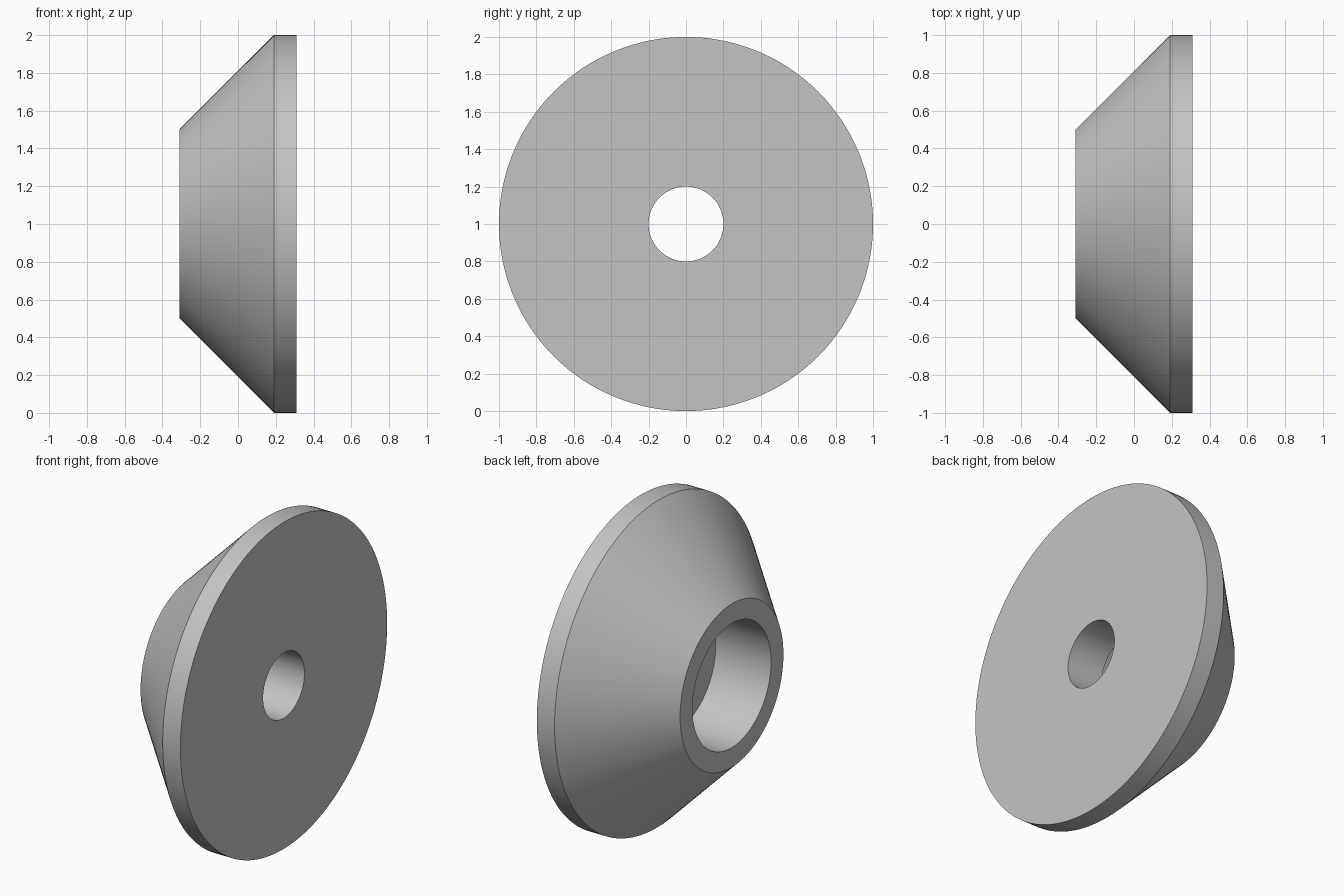
import bpy
import bmesh
import math
from mathutils import Matrix, Vector

cube = bpy.data.objects.get("Cube")
if cube:
    bpy.data.objects.remove(cube, do_unlink=True)

# Single grey material
grey = bpy.data.materials.new("plain grey")
grey.use_nodes = True
colour = (0.55, 0.55, 0.55, 1)
grey.diffuse_color = colour
grey.node_tree.nodes["Principled BSDF"].inputs["Base Color"].default_value = colour


def lathe_x(name, profile, height, steps=128):
    """Revolve a closed (x, radius) profile around the x axis."""
    bm = bmesh.new()
    verts = [bm.verts.new((x, 0, r)) for x, r in profile]
    edges = [bm.edges.new((v, verts[(i + 1) % len(verts)])) for i, v in enumerate(verts)]
    bmesh.ops.spin(bm, geom=verts + edges, cent=Vector(), axis=(1, 0, 0),
                   angle=math.tau, steps=steps, use_merge=True)
    bmesh.ops.remove_doubles(bm, verts=bm.verts[:], dist=0.0001)
    bmesh.ops.recalc_face_normals(bm, faces=bm.faces[:])
    bmesh.ops.transform(bm, matrix=Matrix.Translation((0, 0, height)), verts=bm.verts[:])
    mesh = bpy.data.meshes.new(name)
    bm.to_mesh(mesh)
    bm.free()
    mesh.materials.append(grey)
    obj = bpy.data.objects.new(name, mesh)
    bpy.context.collection.objects.link(obj)
    return obj


# Flanged cone with a through hole and a wide counterbore in its narrow end
back, rim, front, floor = -0.31, 0.19, 0.31, 0.065
hole, bore, nose, outer = 0.2, 0.38, 0.5, 1.0
cone = lathe_x("conical_flange", [
    (front, hole), (front, outer), (rim, outer), (back, nose),
    (back, bore), (floor, bore), (floor, hole)], height=outer)

bpy.ops.object.select_all(action="DESELECT")
cone.select_set(True)
bpy.context.view_layer.objects.active = cone
bpy.ops.object.shade_smooth_by_angle(angle=math.radians(30))
